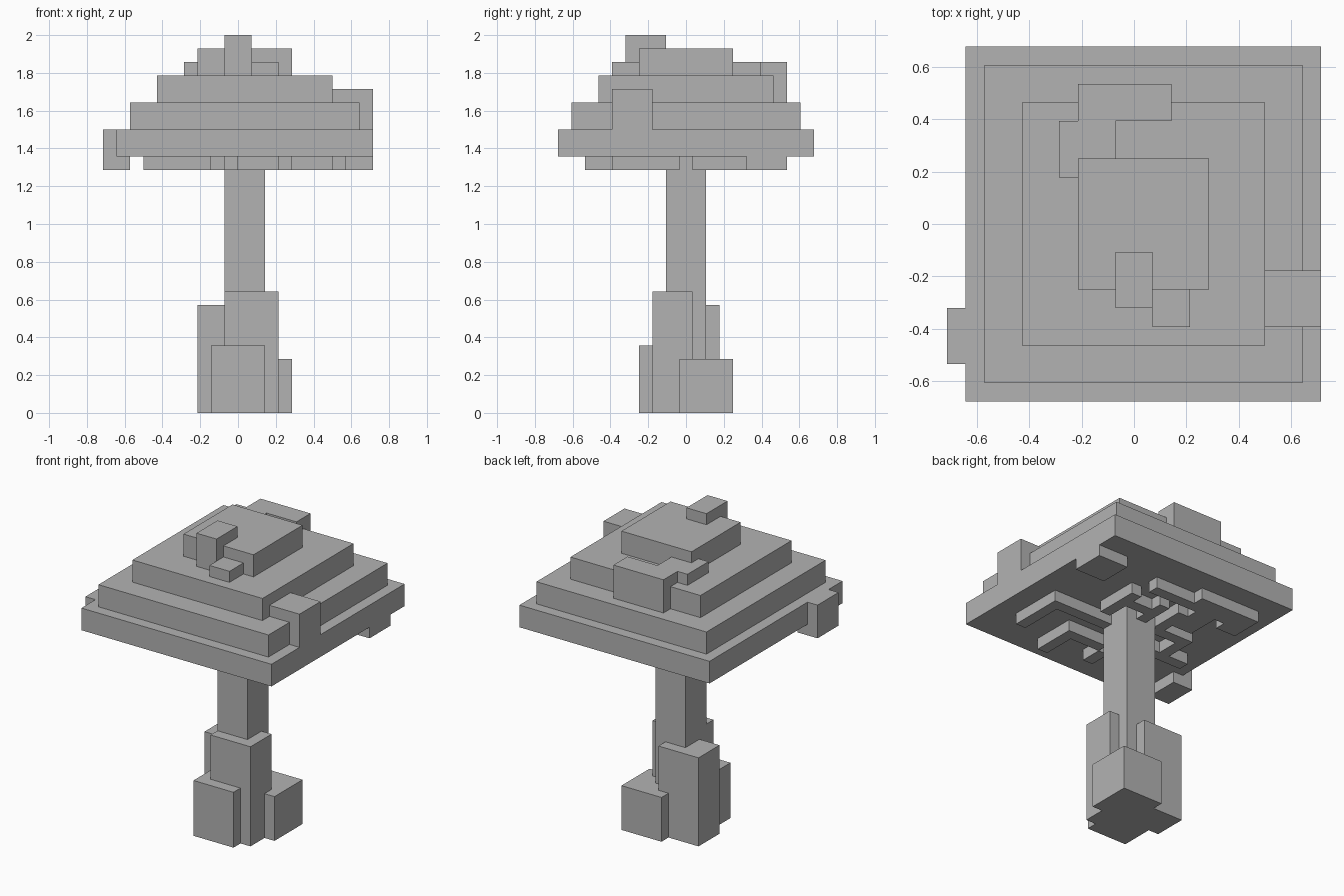
import bpy
import bmesh
from mathutils import Matrix, Vector

UNIT = 1 / 14  # edge of one block

default_cube = bpy.data.objects.get("Cube")
if default_cube:
    bpy.data.objects.remove(default_cube, do_unlink=True)

grey = bpy.data.materials.new("plain_grey")
grey.use_nodes = True
colour = (0.45, 0.45, 0.45, 1)
grey.diffuse_color = colour
grey.node_tree.nodes["Principled BSDF"].inputs["Base Color"].default_value = colour


def add_box(bm, *spans):
    """Add a box given its (low, high) span on x, y and z in blocks."""
    low, high = (Vector(corner) * UNIT for corner in zip(*spans))
    matrix = Matrix.Translation((low + high) / 2) @ Matrix.Diagonal((high - low).to_4d())
    matrix[3][3] = 1
    bmesh.ops.create_cube(bm, size=1, matrix=matrix)


def finish(name, bm):
    mesh = bpy.data.meshes.new(name)
    bm.to_mesh(mesh)
    bm.free()
    mesh.materials.append(grey)
    part = bpy.data.objects.new(name, mesh)
    bpy.context.collection.objects.link(part)
    return part


def box(name, x, y, z):
    bm = bmesh.new()
    add_box(bm, x, y, z)
    return finish(name, bm)


# Stem and the stubby roots around its foot
box("stem", x=(-1, 2), y=(-1.5, 1.5), z=(0, 19))
box("tall_front_root", x=(-1, 3), y=(-2.5, 0.5), z=(0, 9))
box("tall_back_root", x=(-3, 1), y=(-0.5, 2.5), z=(0, 8))
box("short_front_root", x=(-2, 2), y=(-3.5, -0.5), z=(0, 5))
box("short_back_root", x=(0, 4), y=(-0.5, 3.5), z=(0, 4))

# Stepped cap
box("cap_brim", x=(-9, 10), y=(-9.5, 9.5), z=(19, 21))
box("cap_lower_step", x=(-8, 9), y=(-8.5, 8.5), z=(21, 23))
box("cap_upper_step", x=(-6, 7), y=(-6.5, 6.5), z=(23, 25))
box("cap_crown", x=(-3, 4), y=(-3.5, 3.5), z=(25, 27))

# Lumps on the cap
box("crown_lump", x=(-1, 1), y=(-4.5, -1.5), z=(25, 28))
box("front_lump", x=(1, 3), y=(-5.5, -3.5), z=(25, 26))
box("back_lump", x=(-3, 2), y=(5.5, 7.5), z=(23, 26))
box("back_lump_arm", x=(-4, -1), y=(2.5, 5.5), z=(25, 26))
box("left_lump", x=(7, 10), y=(-5.5, -2.5), z=(21, 24))
box("right_rim_lump", x=(-10, -8), y=(-7.5, -4.5), z=(18, 21))
box("left_rim_lump", x=(7, 10), y=(4.5, 7.5), z=(18, 19))

# Thin gill ridges under the cap
gills = bmesh.new()


def gill(x, y):
    add_box(gills, x, y, (18, 19))


# front left ridges
gill(x=(7, 8), y=(-5.5, -0.5))
gill(x=(2, 7), y=(-1.5, -0.5))
gill(x=(3, 4), y=(-7.5, -3.5))
gill(x=(0, 3), y=(-4.5, -3.5))
gill(x=(-1, 0), y=(-6.5, -4.5))
# ridges behind the stem
gill(x=(3, 4), y=(0.5, 4.5))
gill(x=(1, 3), y=(2.5, 3.5))
gill(x=(0, 1), y=(1.5, 4.5))
gill(x=(-2, -1), y=(1.5, 4.5))
# back right ridges
gill(x=(-1, 3), y=(5.5, 6.5))
gill(x=(-7, -1), y=(5.5, 7.5))
gill(x=(-7, -5), y=(4.5, 5.5))
gill(x=(-4, -2), y=(2.5, 5.5))
# front right ridges
gill(x=(-5, -1), y=(0.5, 1.5))
gill(x=(-5, -4), y=(-1.5, 0.5))
gill(x=(-7, -2), y=(-2.5, -1.5))
finish("gill_ridges", gills)
